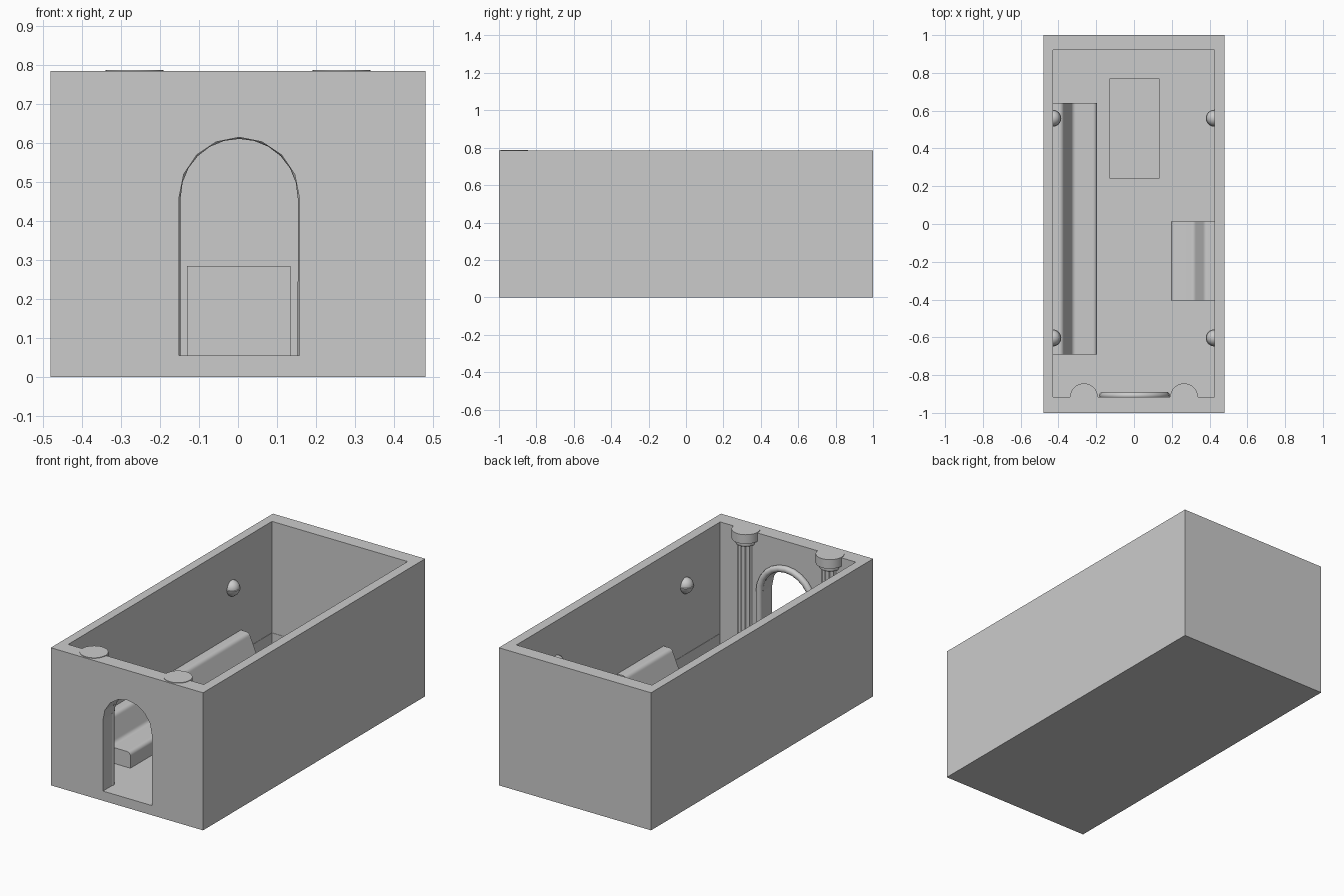
import bpy, bmesh, math
from mathutils import Vector

cube = bpy.data.objects.get("Cube")
if cube:
    bpy.data.objects.remove(cube, do_unlink=True)

stone = bpy.data.materials.new("grey_stone")
stone.use_nodes = True
GREY = (0.6, 0.6, 0.6, 1)
stone.diffuse_color = GREY
stone.node_tree.nodes["Principled BSDF"].inputs["Base Color"].default_value = GREY

FLOOR, TOP = 0.055, 0.784
LEFT, RIGHT, FRONT, BACK = 0.425, -0.43, -0.915, 0.92


def finish(name, bm, smooth=None):
    bmesh.ops.recalc_face_normals(bm, faces=bm.faces)
    mesh = bpy.data.meshes.new(name)
    bm.to_mesh(mesh)
    bm.free()
    obj = bpy.data.objects.new(name, mesh)
    bpy.context.collection.objects.link(obj)
    mesh.materials.append(stone)
    if smooth:
        select(obj)
        bpy.ops.object.shade_smooth_by_angle(angle=math.radians(smooth))
    return obj


def select(obj):
    bpy.ops.object.select_all(action="DESELECT")
    obj.select_set(True)
    bpy.context.view_layer.objects.active = obj


def box(name, low, high):
    bm = bmesh.new()
    bmesh.ops.create_cube(bm, size=1)
    for v in bm.verts:
        v.co = Vector([l + (h - l) * (c + 0.5) for l, h, c in zip(low, high, v.co)])
    return finish(name, bm)


def prism(name, points, move, smooth=None):
    """Extrude a closed loop of 3D points along a vector."""
    bm = bmesh.new()
    face = bm.faces.new([bm.verts.new(p) for p in points])
    new = bmesh.ops.extrude_face_region(bm, geom=[face])["geom"]
    bmesh.ops.translate(bm, vec=move, verts=[v for v in new if isinstance(v, bmesh.types.BMVert)])
    return finish(name, bm, smooth)


def lathe(name, profile, centre, sides=32, smooth=35):
    bm = bmesh.new()
    verts = [bm.verts.new((r, 0, z)) for r, z in profile]
    edges = [bm.edges.new(pair) for pair in zip(verts, verts[1:])]
    bmesh.ops.spin(bm, geom=verts + edges, cent=(0, 0, 0), axis=(0, 0, 1),
                   angle=math.tau, steps=sides, use_duplicate=False)
    bmesh.ops.remove_doubles(bm, verts=bm.verts, dist=0.0001)
    bmesh.ops.translate(bm, vec=centre, verts=bm.verts)
    return finish(name, bm, smooth)


def cut(obj, cutter):
    cutter.hide_render = True
    mod = obj.modifiers.new("cut", "BOOLEAN")
    mod.operation, mod.solver, mod.object = "DIFFERENCE", "EXACT", cutter
    select(obj)
    bpy.ops.object.modifier_apply(modifier=mod.name)
    bpy.data.objects.remove(cutter, do_unlink=True)


def arch(radius, y, steps=8, spring=0.46, bottom=FLOOR):
    pts = [(0.003 + radius * math.cos(math.pi * i / steps), y,
            spring + radius * math.sin(math.pi * i / steps)) for i in range(steps + 1)]
    return [(pts[0][0], y, bottom)] + pts + [(pts[-1][0], y, bottom)]


# Open room with floor, walls, slightly sunk wall panels and arched doorway
room = box("room_walls", (-0.48, -1, 0), (0.48, 1, TOP))
cut(room, box("cavity", (RIGHT, FRONT, FLOOR), (LEFT, BACK, 1)))
SINK = 0.002
cut(room, box("panel_recess", (RIGHT - SINK, FRONT, 0.148), (LEFT + SINK, BACK + SINK, 0.617)))
cut(room, prism("doorway", arch(0.154, -1.1), (0, 0.3, 0)))

# Rounded trim around the inside of the doorway
curve = bpy.data.curves.new("trim_path", "CURVE")
curve.dimensions = "3D"
curve.bevel_depth = 0.019
curve.bevel_resolution = 3
spline = curve.splines.new("POLY")
path = arch(0.169, -0.908, 12)
spline.points.add(len(path) - 1)
for point, co in zip(spline.points, path):
    point.co = (*co, 1)
trim = bpy.data.objects.new("doorway_trim", curve)
bpy.context.collection.objects.link(trim)
curve.materials.append(stone)
select(trim)
bpy.ops.object.convert(target="MESH")
bpy.ops.object.shade_smooth_by_angle(angle=math.radians(50))

# Central block
box("central_block", (-0.13, 0.24, FLOOR), (0.135, 0.77, 0.285))


# Benches: rounded seat, curved sloping back
def arc(cx, cz, r, start, end, steps=6):
    return [(cx + r * math.cos(math.radians(start + (end - start) * i / steps)),
             cz + r * math.sin(math.radians(start + (end - start) * i / steps)))
            for i in range(steps + 1)]


def bench(name, wall, side, y0, y1, depth):
    section = [(0, FLOOR), (depth, FLOOR)]
    section += arc(depth - 0.022, 0.123, 0.022, 0, 90)
    section += arc(0.122, 0.17, 0.025, 270, 195)
    section += arc(0.035, 0.247, 0.025, 15, 90)
    section += [(0, 0.272)]
    prism(name, [(wall + side * d, y0, z) for d, z in section], (0, y1 - y0, 0), 40)


bench("right_bench", RIGHT, 1, -0.69, 0.64, 0.235)
bench("left_bench", LEFT, -1, -0.405, 0.012, 0.228)

# Wall lamps: globe resting in a small bowl
globe = arc(0, 0.545, 0.042, 0, 90, 8)
bowl = [(0, 0.497), (0.014, 0.499), (0.03, 0.512), (0.041, 0.53), (0.045, 0.543), (0.042, 0.545)]
for label, wall in (("left", LEFT), ("right", RIGHT)):
    for place, y in (("back", 0.56), ("front", -0.603)):
        lathe(f"{label}_{place}_lamp_globe", globe, (wall, y, 0))
        lathe(f"{label}_{place}_lamp_bowl", bowl, (wall, y, 0))

# Fluted columns beside the doorway
capital = [(0, 0.787), (0.074, 0.787), (0.074, 0.735), (0.056, 0.73),
           (0.058, 0.72), (0.054, 0.71), (0.04, 0.708), (0, 0.708)]
base = [(r, FLOOR + 0.787 - z) for r, z in capital]
FLUTES, STEP = 12, 6
for label, x in (("left", 0.265), ("right", -0.265)):
    centre = (x, -0.918, 0)
    lathe(f"{label}_column_capital", capital, centre)
    lathe(f"{label}_column_base", base, centre)
    ring = []
    for i in range(FLUTES * STEP):
        a = math.tau * i / (FLUTES * STEP)
        r = 0.044 - 0.007 * abs(math.sin(a * FLUTES / 2))
        ring.append((x + r * math.cos(a), centre[1] + r * math.sin(a), FLOOR))
    prism(f"{label}_column_shaft", ring, (0, 0, 0.66), 40)
